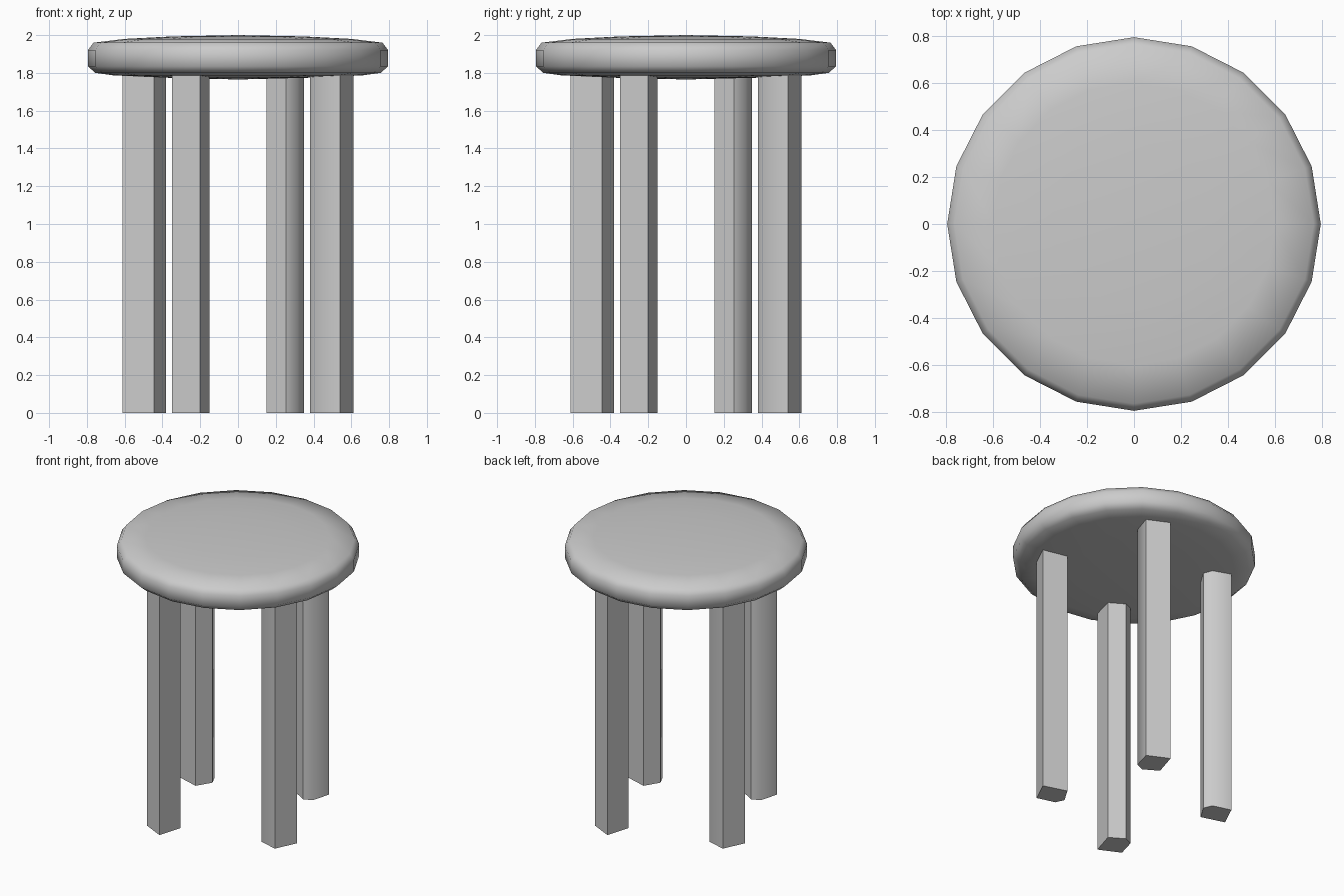
import bpy
import bmesh
from math import pi, radians
from mathutils import Matrix, Vector

if "Cube" in bpy.data.objects:
    bpy.data.objects.remove(bpy.data.objects["Cube"], do_unlink=True)

GREY = (0.6, 0.6, 0.6, 1.0)
mat = bpy.data.materials.new("light grey")
mat.use_nodes = True
mat.diffuse_color = GREY
mat.node_tree.nodes["Principled BSDF"].inputs["Base Color"].default_value = GREY


def make_object(name, bm, angle):
    """Turn a bmesh into a shaded object in the scene."""
    bmesh.ops.recalc_face_normals(bm, faces=bm.faces)
    mesh = bpy.data.meshes.new(name)
    bm.to_mesh(mesh)
    bm.free()
    mesh.materials.append(mat)
    obj = bpy.data.objects.new(name, mesh)
    bpy.context.collection.objects.link(obj)
    bpy.ops.object.select_all(action='DESELECT')
    obj.select_set(True)
    bpy.context.view_layer.objects.active = obj
    bpy.ops.object.shade_smooth_by_angle(angle=radians(angle))
    return obj


# Seat: softly domed twenty-sided disc, lathed from a profile (radius, height)
profile = [(0, 1.765), (0.4, 1.775), (0.66, 1.787), (0.755, 1.80), (0.795, 1.835),
           (0.795, 1.92), (0.765, 1.96), (0.6, 1.98), (0.35, 1.993), (0, 2.0)]
bm = bmesh.new()
points = [bm.verts.new((r, 0, z)) for r, z in profile]
edges = [bm.edges.new(pair) for pair in zip(points, points[1:])]
bmesh.ops.spin(bm, geom=points + edges, cent=(0, 0, 0), axis=(0, 0, 1),
               angle=2 * pi, steps=20, use_merge=True)
bmesh.ops.remove_doubles(bm, verts=bm.verts, dist=0.001)
make_object("seat", bm, 60)

# Legs: square posts with one clipped corner, turned a quarter for each leg
section = [(-0.1, -0.04), (0.05, -0.112), (0.1, 0.055), (-0.003, 0.118), (-0.064, 0.09)]
centre = Vector((-0.25, -0.5, 0))
LEG_TOP = 1.79
for i, name in enumerate(("front_leg", "left_leg", "back_leg", "right_leg")):
    bm = bmesh.new()
    base = bm.faces.new([bm.verts.new(centre + Vector((x, y, 0))) for x, y in section])
    top = bmesh.ops.extrude_face_region(bm, geom=[base], use_keep_orig=True)["geom"]
    bmesh.ops.translate(bm, vec=(0, 0, LEG_TOP),
                        verts=[v for v in top if isinstance(v, bmesh.types.BMVert)])
    bmesh.ops.transform(bm, matrix=Matrix.Rotation(i * pi / 2, 4, 'Z'), verts=bm.verts)
    make_object(name, bm, 53)
